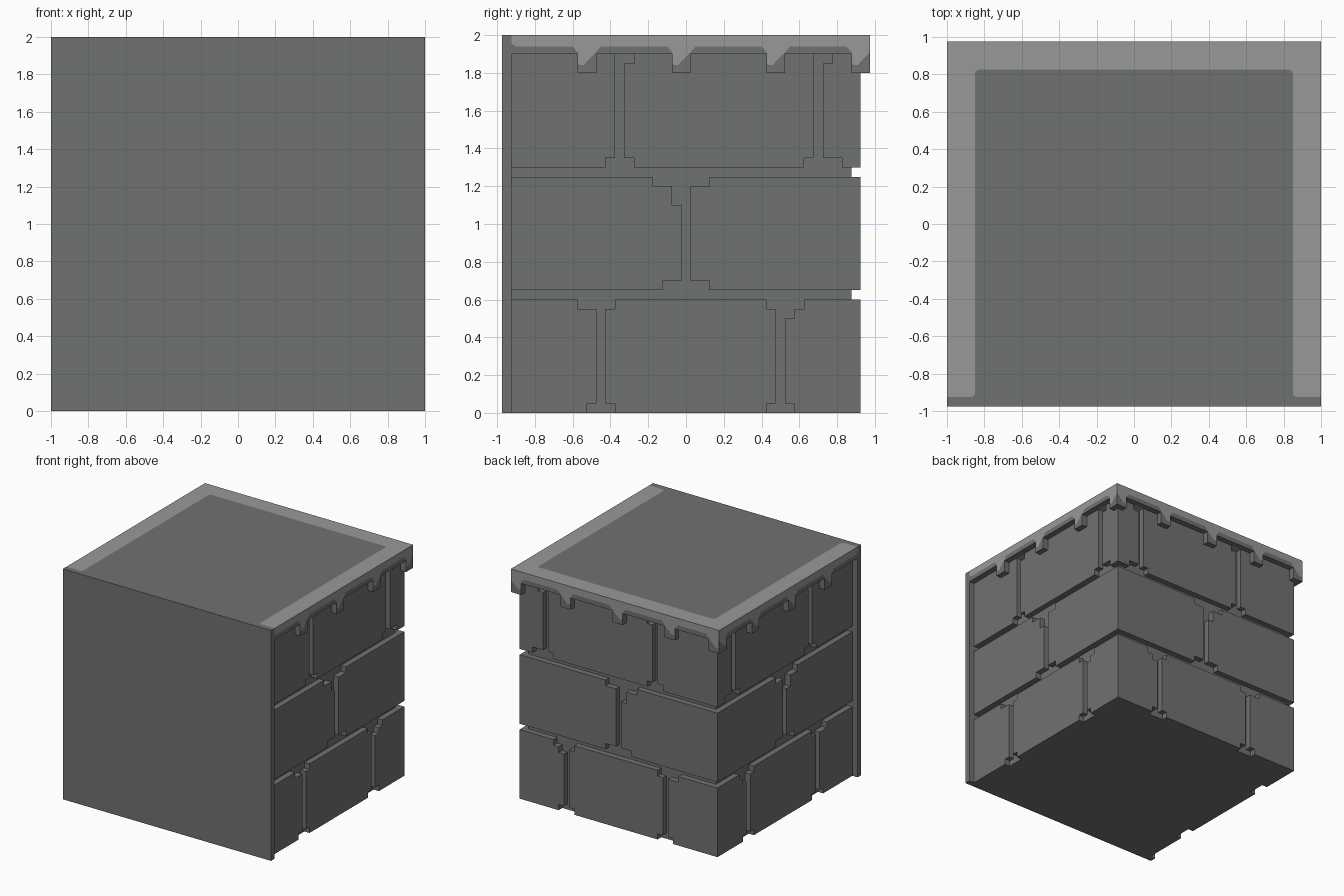
import bpy
import bmesh

cube = bpy.data.objects.get("Cube")
if cube:
    bpy.data.objects.remove(cube, do_unlink=True)


def material(name, colour):
    m = bpy.data.materials.new(name)
    m.use_nodes = True
    m.diffuse_color = colour
    m.node_tree.nodes["Principled BSDF"].inputs["Base Color"].default_value = colour
    return m


DARK = material("dark stone", (0.162, 0.168, 0.162, 1))
LIGHT = material("light stone", (0.318, 0.318, 0.318, 1))


def prisms(name, outlines, outer, inner, mat):
    """Extrude flat outlines; outer and inner map (u, v) to 3D points."""
    bm = bmesh.new()
    for pts in outlines:
        a = [bm.verts.new(outer(*p)) for p in pts]
        b = [bm.verts.new(inner(*p)) for p in pts]
        bm.faces.new(a)
        bm.faces.new(b[::-1])
        for i in range(len(pts)):
            j = (i + 1) % len(pts)
            bm.faces.new((a[j], a[i], b[i], b[j]))
        # weld points that meet in a mitre, one prism at a time
        bmesh.ops.remove_doubles(bm, verts=[v for v in a + b if v.is_valid], dist=1e-5)
    bmesh.ops.recalc_face_normals(bm, faces=bm.faces)
    mesh = bpy.data.meshes.new(name)
    bm.to_mesh(mesh)
    bm.free()
    mesh.materials.append(mat)
    ob = bpy.data.objects.new(name, mesh)
    bpy.context.collection.objects.link(ob)
    return ob


def slab(name, pts, z0, z1, mat):
    return prisms(name, [pts], lambda x, y: (x, y, z1), lambda x, y: (x, y, z0), mat)


def rect(x, y0, y1):
    return [(-x, y0), (x, y0), (x, y1), (-x, y1)]


def wall_maps(wall, x, y, t=0.05):
    """Outer and inner mappings for a wall layer of thickness t, mitred at the back corners."""
    if wall == "back":
        return (lambda u, z: (u, y, z),
                lambda u, z: (max(t - x, min(x - t, u)), y - t, z))
    s = 1 if wall == "left" else -1
    return (lambda u, z: (s * x, u, z),
            lambda u, z: (s * (x - t), min(y - t, u), z))


# Core, front plate
slab("mortar_core", rect(0.9, -0.925, 0.875), 0, 1.9, DARK)
slab("front_plate", rect(1.0, -0.975, -0.925), 0, 2, DARK)

# Brick rows: bottom, top, and the stepped joints between bricks.
# Each joint side lists (position, height up to which it holds).
ROWS = {
    "lower": (0, 0.6, [
        ([(-.525, .05), (-.475, .55), (-.575, .6)], [(-.375, .05), (-.425, .55), (-.375, .6)]),
        ([(.425, .05), (.475, .55), (.425, .6)],
         [(.575, .05), (.525, .5), (.575, .55), (.625, .6)])]),
    "middle": (0.65, 1.25, [
        ([(-.125, .7), (-.025, 1.1), (-.075, 1.2), (-.175, 1.25)],
         [(.125, .7), (.025, 1.2), (.125, 1.25)])]),
    "upper": (1.3, 1.9, [
        ([(-.425, 1.35), (-.375, 1.9)], [(-.275, 1.35), (-.325, 1.85), (-.275, 1.9)]),
        ([(.625, 1.35), (.675, 1.9)], [(.825, 1.35), (.725, 1.85), (.775, 1.9)])]),
}


def stairs(steps, z):
    """Stepped edge from the bottom of the row upward."""
    pts = []
    for u, top in steps:
        pts += [(u, z), (u, top)]
        z = top
    return pts


def bricks(lo, hi, z0, z1, joints):
    edges = [[(lo, z1)]] + [side for joint in joints for side in joint] + [[(hi, z1)]]
    return [stairs(edges[i], z0) + stairs(edges[i + 1], z0)[::-1]
            for i in range(0, len(edges), 2)]


# Cap skirt: a light upper band running into drips, with a dark lower edge
WEDGE = [(-.025, 1.94), (.004, 1.905), (.004, 1.85), (.012, 1.842),
         (.035, 1.842), (.05, 1.86), (.095, 1.905), (.125, 1.94)]


def skirt(lo, hi, drips):
    border = [] if drips[0] == lo else [(lo, 1.965), (lo + .007, 1.95), (lo + .025, 1.94)]
    lower = [] if drips[0] == lo else [(lo, 1.9)]
    for s in drips:
        border += [(max(lo, min(hi, s + du)), z) for du, z in WEDGE]
        if s > lo:
            lower.append((s, 1.9))
        lower += [(s, 1.8), (s + .1, 1.8)]
        if s + .1 < hi - 1e-4:
            lower.append((s + .1, 1.9))
    return [(lo, 2)] + border + [(hi, 2)], border + lower[::-1]


for wall in ("left", "right", "back"):
    back = wall == "back"
    # Bricks
    lo, hi = (-.95, .95) if back else (-.925, .925)
    outer, inner = wall_maps(wall, .95, .925)
    for row, (z0, z1, joints) in ROWS.items():
        prisms(f"{wall}_{row}_bricks", bricks(lo, hi, z0, z1, joints), outer, inner, DARK)
    # Cap skirt
    mid = [-.575, -.075, .425]
    light, dark = (skirt(-1, 1, [-1] + mid + [.9]) if back
                   else skirt(-.925, .975, mid + [.875]))
    outer, inner = wall_maps(wall, 1, .975)
    prisms(f"{wall}_cap_band", [light], outer, inner, LIGHT)
    prisms(f"{wall}_cap_drip_edge", [dark], outer, inner, DARK)

# Top: dark panel with softened corners inside a light U-shaped rim
half = [(.87, -.925), (.856, -.919), (.85, -.905), (.85, .805), (.844, .819), (.83, .825)]
border = half + [(-x, y) for x, y in half[::-1]]
slab("top_panel", border, 1.9, 2, DARK)
slab("top_rim", border + [(-.95, -.925), (-.95, .925), (.95, .925), (.95, -.925)],
     1.9, 2, LIGHT)
